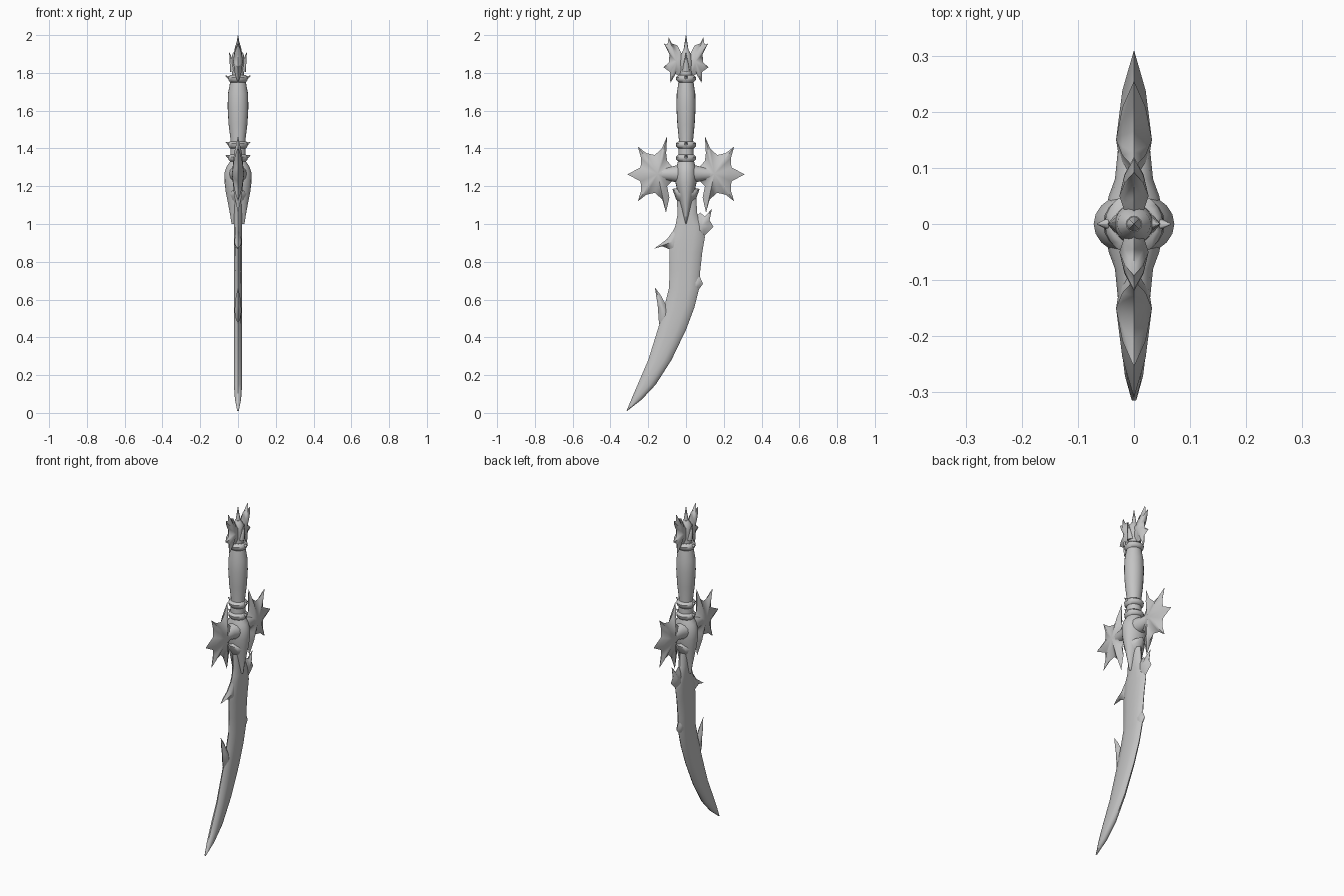
import bpy, bmesh, math

cube = bpy.data.objects.get("Cube")
if cube:
    bpy.data.objects.remove(cube, do_unlink=True)

steel = bpy.data.materials.new("grey steel")
steel.use_nodes = True
grey = (0.55, 0.55, 0.55, 1)
steel.diffuse_color = grey
steel.node_tree.nodes["Principled BSDF"].inputs["Base Color"].default_value = grey


def finish(name, bm, angle=50):
    bmesh.ops.recalc_face_normals(bm, faces=bm.faces)
    mesh = bpy.data.meshes.new(name)
    bm.to_mesh(mesh)
    bm.free()
    obj = bpy.data.objects.new(name, mesh)
    bpy.context.collection.objects.link(obj)
    mesh.materials.append(steel)
    bpy.ops.object.select_all(action="DESELECT")
    obj.select_set(True)
    bpy.context.view_layer.objects.active = obj
    bpy.ops.object.shade_smooth_by_angle(angle=math.radians(angle))
    return obj


def loft(name, rings, angle=50):
    """Skin a stack of closed rings and cap both ends."""
    bm = bmesh.new()
    loops = [[bm.verts.new(p) for p in ring] for ring in rings]
    n = len(loops[0])
    for a, b in zip(loops, loops[1:]):
        for i in range(n):
            j = (i + 1) % n
            bm.faces.new((a[i], a[j], b[j], b[i]))
    bm.faces.new(loops[0])
    bm.faces.new(loops[-1])
    return finish(name, bm, angle)


def turned(name, rows, n=20):
    """Oval turned shape from rows of (z, x radius, y radius)."""
    turns = [2 * math.pi * i / n for i in range(n)]
    return loft(name, [[(rx * math.cos(t), ry * math.sin(t), z) for t in turns]
                       for z, rx, ry in rows])


def thorn_plate(name, outline, centre, thick, side=1, inner=0.55):
    """Sharp-edged plate in the yz plane, swelling towards its centre."""
    bm = bmesh.new()
    cy, cz = centre
    n = len(outline)
    rim = [bm.verts.new((0, side * y, z)) for y, z in outline]
    for sx in (-1, 1):
        ring = [bm.verts.new((sx * thick * 0.65, side * (cy + (y - cy) * inner),
                              cz + (z - cz) * inner)) for y, z in outline]
        hub = bm.verts.new((sx * thick, side * cy, cz))
        for i in range(n):
            j = (i + 1) % n
            bm.faces.new((rim[i], rim[j], ring[j], ring[i]))
            bm.faces.new((ring[i], ring[j], hub))
    return finish(name, bm, 60)


def spike(name, base, tip, radius, n=8):
    """Slim cone between two points, pointing at the tip."""
    from mathutils import Vector
    a, b = Vector(base), Vector(tip)
    bm = bmesh.new()
    bmesh.ops.create_cone(bm, cap_ends=True, segments=n, radius1=radius,
                          radius2=0.001, depth=(b - a).length)
    obj = finish(name, bm)
    obj.location = (a + b) / 2
    obj.rotation_euler = (b - a).to_track_quat("Z", "Y").to_euler()
    return obj


# Curved blade: rows of (z, front edge, back edge)
blade_rows = [(0.01, -0.315, -0.312), (0.07, -0.29, -0.235), (0.15, -0.256, -0.16),
              (0.28, -0.20, -0.077), (0.44, -0.15, 0.0), (0.56, -0.115, 0.045),
              (0.66, -0.09, 0.07), (0.75, -0.087, 0.075), (0.85, -0.088, 0.086),
              (0.93, -0.085, 0.10), (0.99, -0.056, 0.09), (1.05, -0.045, 0.06),
              (1.20, -0.05, 0.05)]
section = [(0, 0), (0.12, 0.7), (0.35, 1), (0.68, 1), (0.9, 0.7), (1, 0)]
section += [(f, -x) for f, x in section[-2:0:-1]]
rings = []
for z, lo, hi in blade_rows:
    t = 0.022 * min(1, 0.1 + z / 0.11)
    rings.append([(x * t, lo + f * (hi - lo), z) for f, x in section])
loft("blade", rings, 60)

# Barbs along the blade edges
thorn_plate("front_lower_barb", [(-0.165, 0.665), (-0.135, 0.625), (-0.105, 0.57),
            (-0.08, 0.47), (-0.143, 0.47), (-0.15, 0.57)], (-0.12, 0.54), 0.019)
thorn_plate("front_upper_barb", [(-0.168, 0.87), (-0.125, 0.882), (-0.085, 0.865),
            (-0.04, 0.83), (-0.03, 0.99), (-0.06, 0.975), (-0.1, 0.92)],
            (-0.075, 0.905), 0.02)
thorn_plate("back_upper_barb", [(0.145, 0.985), (0.125, 1.02), (0.137, 1.08),
            (0.10, 1.04), (0.075, 1.06), (0.04, 1.03), (0.05, 0.92), (0.1, 0.94)],
            (0.085, 0.99), 0.021)
thorn_plate("back_lower_barb", [(0.09, 0.683), (0.07, 0.73), (0.03, 0.72),
            (0.03, 0.62), (0.065, 0.65)], (0.055, 0.685), 0.019)

# Guard centre tapering down both faces of the blade
turned("guard_core", [(1.0, 0.034, 0.003), (1.05, 0.042, 0.017), (1.11, 0.053, 0.031),
                      (1.17, 0.065, 0.045), (1.22, 0.071, 0.056), (1.27, 0.072, 0.056),
                      (1.305, 0.06, 0.05), (1.335, 0.04, 0.042)])

# Thorned wings of the guard
wing = [(0.03, 1.225), (0.075, 1.225), (0.10, 1.20), (0.088, 1.14), (0.106, 1.06),
        (0.125, 1.13), (0.165, 1.165), (0.21, 1.155), (0.255, 1.12), (0.238, 1.175),
        (0.24, 1.225), (0.31, 1.263), (0.24, 1.30), (0.238, 1.35), (0.255, 1.41),
        (0.21, 1.375), (0.165, 1.365), (0.128, 1.40), (0.10, 1.465), (0.105, 1.375),
        (0.10, 1.335), (0.075, 1.305), (0.03, 1.305)]
claw = [(0.072, 1.185), (0.052, 1.13), (0.02, 1.09), (0.0, 1.15), (0.02, 1.22),
        (0.05, 1.19)]

# Winged head of the pommel
crest = [(0.0, 1.78), (0.03, 1.775), (0.055, 1.795), (0.083, 1.745), (0.085, 1.805),
         (0.12, 1.83), (0.09, 1.855), (0.088, 1.90), (0.117, 1.955), (0.098, 1.95),
         (0.092, 1.99), (0.075, 1.955), (0.045, 1.945), (0.025, 1.905), (0.0, 1.90)]

for side, label in ((1, "back"), (-1, "front")):
    thorn_plate(label + "_guard_wing", wing, (0.15, 1.265), 0.032, side)
    thorn_plate(label + "_guard_claw", claw, (0.03, 1.16), 0.045, side)
    thorn_plate(label + "_pommel_wing", crest, (0.05, 1.86), 0.026, side)
    # Rounded arm joining the wing to the centre
    arm = [(0.0, 0.055, 0.05), (0.05, 0.045, 0.045), (0.08, 0.034, 0.038),
           (0.14, 0.028, 0.03), (0.2, 0.012, 0.012)]
    turns = [2 * math.pi * i / 12 for i in range(12)]
    loft(label + "_guard_arm", [[(rx * math.cos(t), side * y, 1.265 + rz * math.sin(t))
                                 for t in turns] for y, rx, rz in arm])

# Grip with its collars
turned("grip", [(1.32, 0.042, 0.042), (1.42, 0.04, 0.038), (1.45, 0.04, 0.038),
                (1.53, 0.05, 0.046), (1.62, 0.055, 0.051), (1.69, 0.053, 0.049),
                (1.75, 0.042, 0.04), (1.79, 0.036, 0.034)])
for z, name in ((1.35, "lower_collar"), (1.42, "upper_collar"), (1.77, "pommel_collar")):
    turned(name, [(z - 0.02, 0.042, 0.04), (z - 0.008, 0.051, 0.052),
                  (z + 0.006, 0.052, 0.054), (z + 0.018, 0.042, 0.04)])
    for s, label in ((1, "left"), (-1, "right")):
        spike(f"{label}_{name}_thorn", (s * 0.035, 0, z), (s * 0.066, 0, z + 0.014), 0.016)

# Pommel core, side prongs and central spike
turned("pommel_core", [(1.77, 0.034, 0.034), (1.81, 0.03, 0.032), (1.86, 0.034, 0.036),
                       (1.90, 0.03, 0.026), (1.92, 0.014, 0.014)])
for s, label in ((1, "left"), (-1, "right")):
    spike(label + "_pommel_prong", (s * 0.022, 0, 1.81), (s * 0.046, 0, 1.908), 0.02)
spike("pommel_spike", (0, 0, 1.89), (0, 0, 2.0), 0.018)
